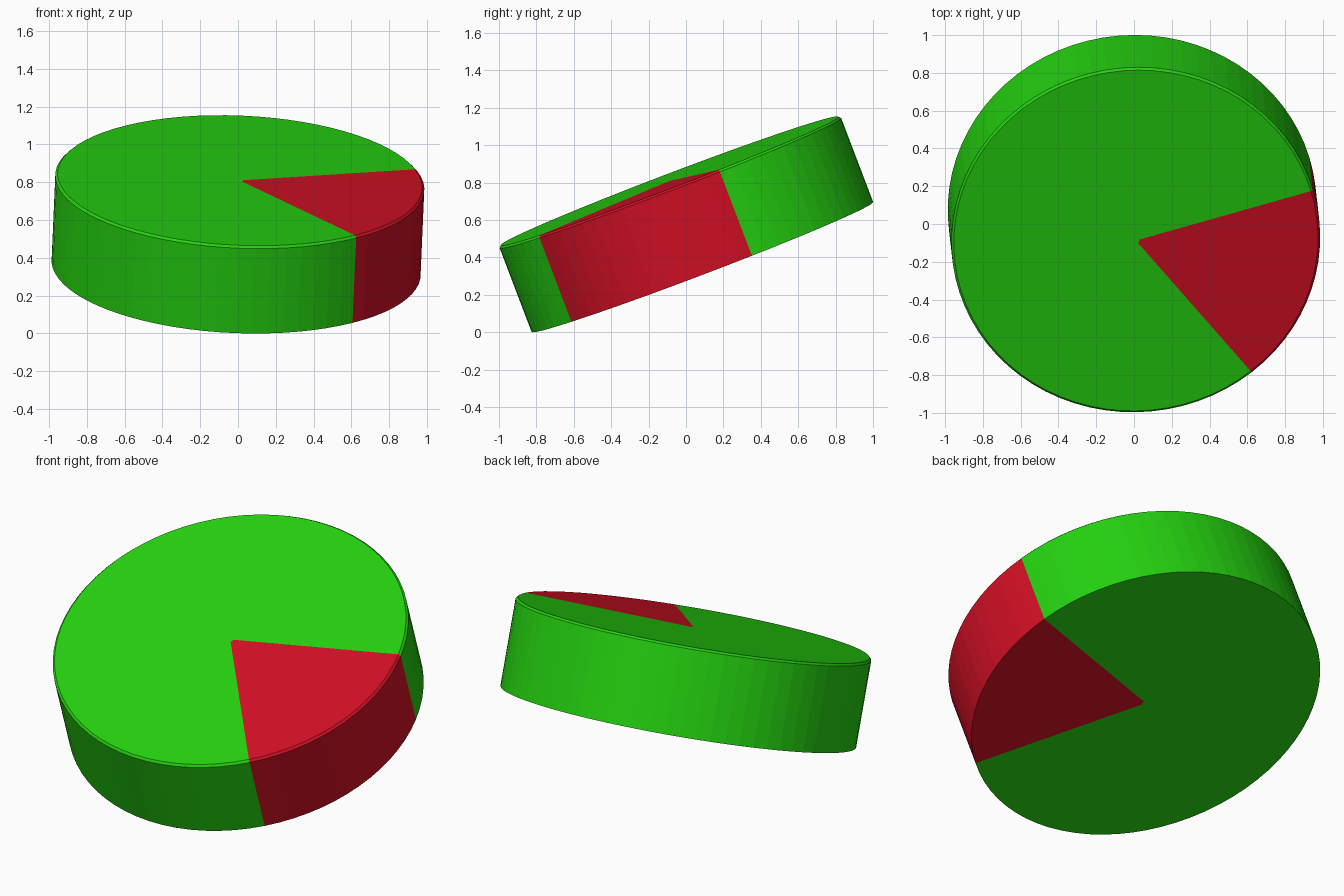
import bpy, bmesh
from math import radians, cos, sin
from mathutils import Vector, Matrix

if "Cube" in bpy.data.objects:
    bpy.data.objects.remove(bpy.data.objects["Cube"])


def make_material(name, rgb):
    m = bpy.data.materials.new(name)
    m.use_nodes = True
    m.diffuse_color = (*rgb, 1)
    bsdf = next(n for n in m.node_tree.nodes if n.type == 'BSDF_PRINCIPLED')
    bsdf.inputs["Base Color"].default_value = (*rgb, 1)
    return m


green = make_material("green", (0.018, 0.64, 0.005))
red = make_material("red", (0.64, 0.005, 0.018))

RADIUS, THICK, BEVEL, HUB = 0.977, 0.4925, 0.012, 0.018
SLICE_START, SLICE_END = radians(-50.5), radians(16.4)
SLICE_SEGS, REST_SEGS = 14, 60
h = THICK / 2

# Angles around the disc, with segment edges on both slice borders
span = SLICE_END - SLICE_START
rest = radians(360) - span
angles = [SLICE_START + span * i / SLICE_SEGS for i in range(SLICE_SEGS)]
angles += [SLICE_END + rest * i / REST_SEGS for i in range(REST_SEGS)]
count = len(angles)

# Profile from bottom hub to top hub, with a small chamfer on the top rim
profile = [(HUB, -h), (RADIUS, -h), (RADIUS, h - BEVEL),
           (RADIUS - BEVEL, h), (HUB, h)]

bm = bmesh.new()
rings = [[bm.verts.new((r * cos(a), r * sin(a), z)) for a in angles]
         for r, z in profile]
for lower, upper in zip(rings, rings[1:]):
    for i in range(count):
        j = (i + 1) % count
        face = bm.faces.new((lower[i], lower[j], upper[j], upper[i]))
        face.material_index = 1 if i < SLICE_SEGS else 0  # red slice
# Small green hub closing both caps
bm.faces.new(rings[0][::-1])
bm.faces.new(rings[-1])
bmesh.ops.recalc_face_normals(bm, faces=bm.faces)

mesh = bpy.data.meshes.new("pie_disc")
bm.to_mesh(mesh)
bm.free()
mesh.materials.append(green)
mesh.materials.append(red)
disc = bpy.data.objects.new("pie_disc", mesh)
bpy.context.collection.objects.link(disc)

# Tilt the disc toward the front and rest it on the ground
axis = Vector((0.02, -0.175, 0.46)).normalized()
tilt = Vector((0, 0, 1)).rotation_difference(axis).to_matrix().to_4x4()
lift = -min((tilt @ v.co).z for v in mesh.vertices)
disc.matrix_world = Matrix.Translation((0, 0, lift)) @ tilt
